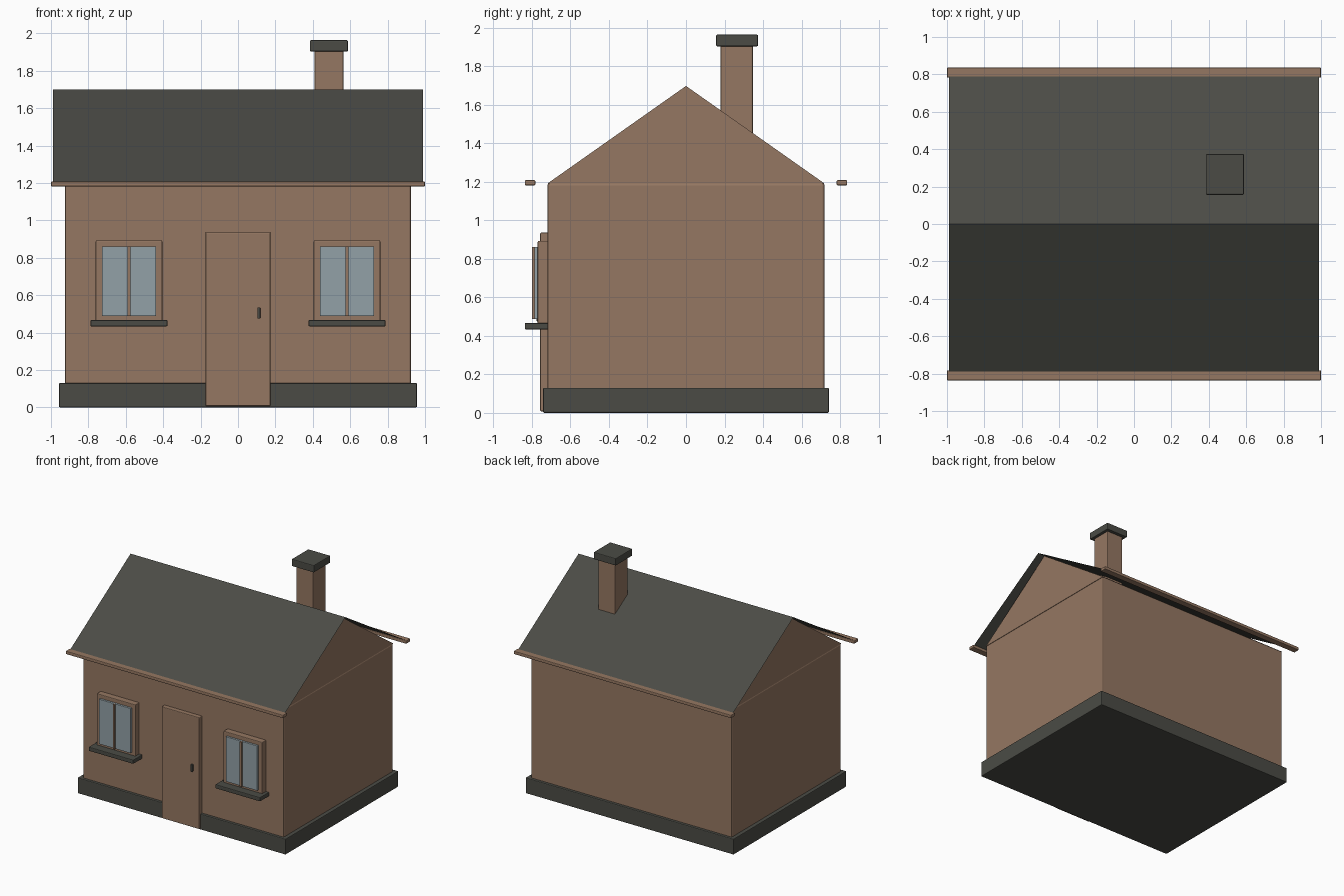
import bpy

default = bpy.data.objects.get("Cube")
if default:
    bpy.data.objects.remove(default, do_unlink=True)


def material(name, colour):
    m = bpy.data.materials.new(name)
    m.use_nodes = True
    m.diffuse_color = (*colour, 1)
    m.node_tree.nodes["Principled BSDF"].inputs["Base Color"].default_value = (*colour, 1)
    return m


BROWN = material("warm brown", (0.30, 0.185, 0.122))
DARK = material("dark slate", (0.070, 0.071, 0.060))
GLASS = material("window glass", (0.29, 0.355, 0.385))


def mesh_object(name, verts, faces, mat):
    mesh = bpy.data.meshes.new(name)
    mesh.from_pydata(verts, [], faces)
    mesh.materials.append(mat)
    obj = bpy.data.objects.new(name, mesh)
    bpy.context.collection.objects.link(obj)
    return obj


def box(name, x, y, z, mat, bevel=0.006):
    """Bevelled box spanning the given (low, high) ranges."""
    verts = [(a, b, c) for a in x for b in y for c in z]
    faces = [(0, 1, 3, 2), (4, 6, 7, 5), (0, 4, 5, 1),
             (2, 3, 7, 6), (0, 2, 6, 4), (1, 5, 7, 3)]
    obj = mesh_object(name, verts, faces, mat)
    if bevel:
        mod = obj.modifiers.new("soft edges", "BEVEL")
        mod.width = bevel
        mod.segments = 2
    return obj


# House body and plinth
box("walls", (-0.925, 0.925), (-0.72, 0.72), (0.004, 1.193), BROWN, 0.012)
box("plinth", (-0.957, 0.957), (-0.742, 0.742), (0, 0.13), DARK)

# Gable prism closing both ends under the roof
gable = [(x, y, z) for x in (-0.925, 0.925)
         for y, z in ((-0.72, 1.19), (0.72, 1.19), (0, 1.697))]
mesh_object("gables", gable,
            [(0, 2, 1), (3, 4, 5), (0, 1, 4, 3), (1, 2, 5, 4), (2, 0, 3, 5)], BROWN)

# Roof: two thin sheets meeting at the ridge
roof = [(x, y, z) for x in (-0.988, 0.988)
        for y, z in ((-0.81, 1.195), (0, 1.7), (0.81, 1.195))]
mesh_object("roof", roof, [(0, 3, 4, 1), (1, 4, 5, 2)], DARK)

# Eave boards along front and back
for name, s in (("front", -1), ("back", 1)):
    box(name + "_eave_board", (-1, 1), sorted((s * 0.782, s * 0.837)),
        (1.181, 1.208), BROWN)

# Chimney
box("chimney_stack", (0.41, 0.564), (0.18, 0.347), (1.3, 1.91), BROWN)
box("chimney_cap", (0.384, 0.588), (0.156, 0.374), (1.903, 1.963), DARK)

# Door and handle
box("door", (-0.174, 0.174), (-0.757, -0.70), (0.008, 0.936), BROWN)
box("door_handle", (0.103, 0.119), (-0.775, -0.75), (0.475, 0.535), DARK, 0.003)

# Windows, one on each side of the door
for side, cx in (("right", -0.583), ("left", 0.583)):
    def span(half):
        return (cx - half, cx + half)
    box(side + "_window_frame", span(0.178), (-0.77, -0.70), (0.44, 0.893), BROWN)
    box(side + "_window_glass", span(0.145), (-0.787, -0.76), (0.488, 0.861), GLASS, 0.002)
    box(side + "_window_mullion", span(0.008), (-0.80, -0.77), (0.488, 0.861), BROWN, 0.002)
    box(side + "_window_sill", span(0.206), (-0.837, -0.715), (0.433, 0.467), DARK)
